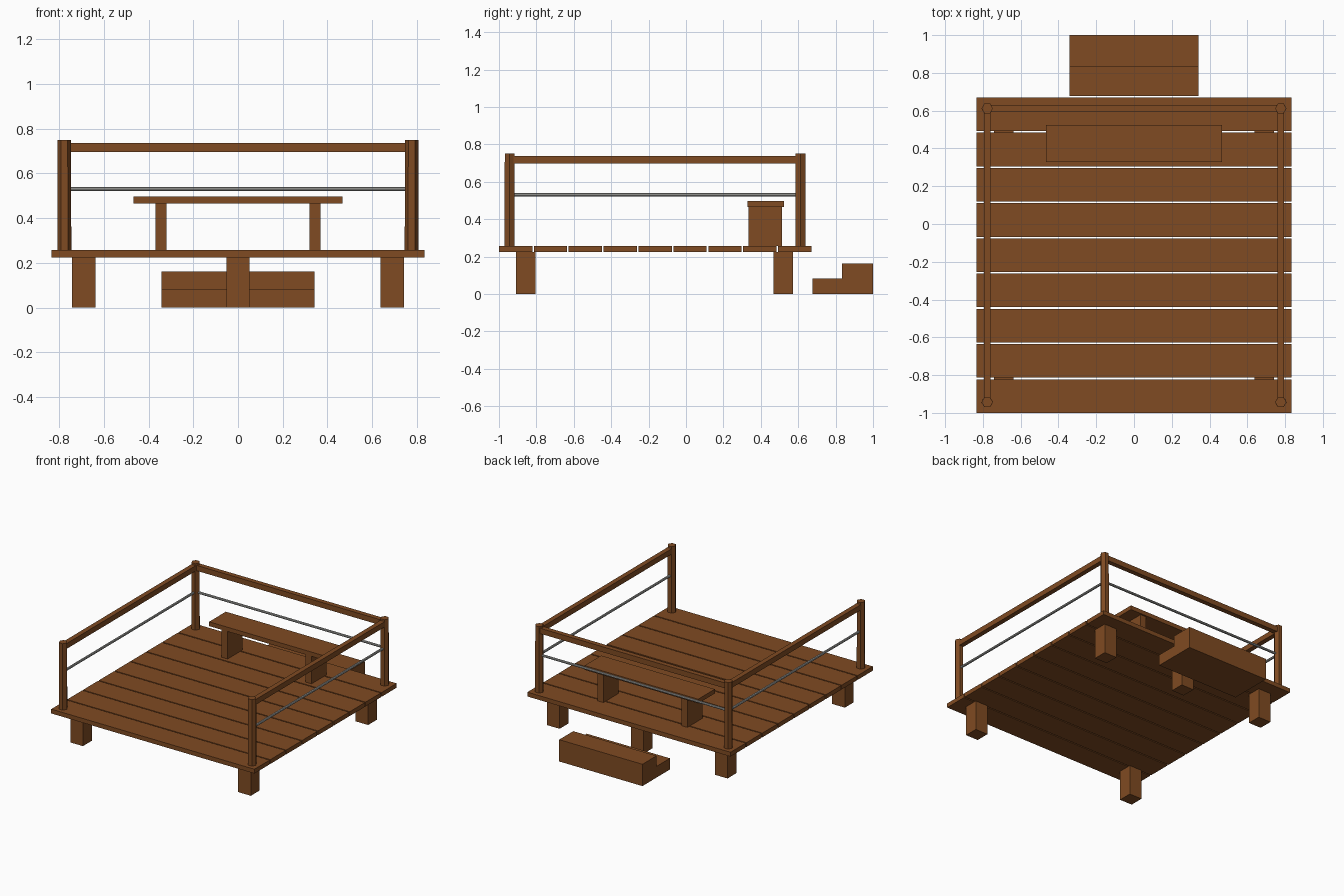
import bpy
import bmesh
from math import cos, sin, tau
from mathutils import Vector

old = bpy.data.objects.get("Cube")
if old:
    bpy.data.objects.remove(old, do_unlink=True)


def material(name, rgb, roughness):
    mat = bpy.data.materials.new(name)
    mat.use_nodes = True
    mat.diffuse_color = (*rgb, 1)
    bsdf = mat.node_tree.nodes["Principled BSDF"]
    bsdf.inputs["Base Color"].default_value = (*rgb, 1)
    bsdf.inputs["Roughness"].default_value = roughness
    return mat


wood = material("brown_wood", (0.215, 0.07, 0.016), 0.8)
steel = material("grey_steel", (0.4, 0.4, 0.38), 0.4)


def finish(name, bm, mat):
    bmesh.ops.recalc_face_normals(bm, faces=bm.faces)
    mesh = bpy.data.meshes.new(name)
    bm.to_mesh(mesh)
    bm.free()
    mesh.materials.append(mat)
    obj = bpy.data.objects.new(name, mesh)
    bpy.context.collection.objects.link(obj)
    return obj


def box(name, x, y, z, mat=wood):
    """Box from three (low, high) ranges."""
    bm = bmesh.new()
    bmesh.ops.create_cube(bm, size=1)
    for v in bm.verts:
        v.co = [(lo + hi) / 2 + c * (hi - lo) for c, (lo, hi) in zip(v.co, (x, y, z))]
    return finish(name, bm, mat)


def rod(name, start, end, r_start, r_end, sides, mat):
    """Straight prism between two points."""
    start, end = Vector(start), Vector(end)
    turn = (end - start).to_track_quat("Z", "Y") if start.z == end.z else None
    bm = bmesh.new()
    rings = []
    for centre, r in ((start, r_start), (end, r_end)):
        ring = []
        for i in range(sides):
            p = Vector((r * cos(tau * i / sides), r * sin(tau * i / sides), 0))
            if turn:
                p.rotate(turn)
            ring.append(bm.verts.new(centre + p))
        bm.faces.new(ring)
        rings.append(ring)
    a, b = rings
    for i in range(sides):
        j = (i + 1) % sides
        bm.faces.new((a[i], a[j], b[j], b[i]))
    return finish(name, bm, mat)


DECK_LOW, DECK_TOP = 0.225, 0.257
POST_X, POST_FRONT, POST_BACK = 0.777, -0.943, 0.612

# Deck planks, laid across with narrow gaps
for i in range(9):
    y = -1 + i * 0.1865
    box(f"deck_plank_{i + 1}", (-0.835, 0.835), (y, y + 0.178), (DECK_LOW, DECK_TOP))

# Square footings under the deck
for row, y in (("front", -0.857), ("back", 0.52)):
    for side, x in (("left", 0.69), ("right", -0.69), ("middle", 0)):
        if (row, side) != ("front", "middle"):
            box(f"{row}_{side}_footing", (x - 0.052, x + 0.052),
                (y - 0.052, y + 0.052), (0, DECK_LOW))

# Six-sided corner posts, side rails and side cables
for side, x in (("left", POST_X), ("right", -POST_X)):
    for row, y in (("front", POST_FRONT), ("back", POST_BACK)):
        rod(f"{row}_{side}_post", (x, y, DECK_TOP), (x, y, 0.75), 0.031, 0.03, 6, wood)
    box(f"{side}_rail", (x - 0.018, x + 0.018), (POST_FRONT, POST_BACK), (0.697, 0.737))
    rod(f"{side}_cable", (x, POST_FRONT, 0.53), (x, POST_BACK, 0.53),
        0.009, 0.009, 8, steel)

# Back rail and cable
box("back_rail", (-POST_X, POST_X), (POST_BACK - 0.018, POST_BACK + 0.018), (0.697, 0.737))
rod("back_cable", (-POST_X, POST_BACK, 0.53), (POST_X, POST_BACK, 0.53),
    0.009, 0.009, 8, steel)

# Bench
box("bench_seat", (-0.467, 0.467), (0.328, 0.524), (0.465, 0.497))
for side, x in (("left", 0.345), ("right", -0.345)):
    box(f"bench_{side}_leg", (x - 0.025, x + 0.025), (0.335, 0.512), (DECK_TOP, 0.465))

# Separate two-level step behind the deck, one L-shaped block
bm = bmesh.new()
profile = [(0.677, 0), (1, 0), (1, 0.162), (0.835, 0.162), (0.835, 0.083), (0.677, 0.083)]
face = bm.faces.new([bm.verts.new((-0.342, y, z)) for y, z in profile])
side = bmesh.ops.extrude_face_region(bm, geom=[face])["geom"]
bmesh.ops.translate(bm, vec=(0.684, 0, 0),
                    verts=[g for g in side if isinstance(g, bmesh.types.BMVert)])
finish("back_step", bm, wood)
